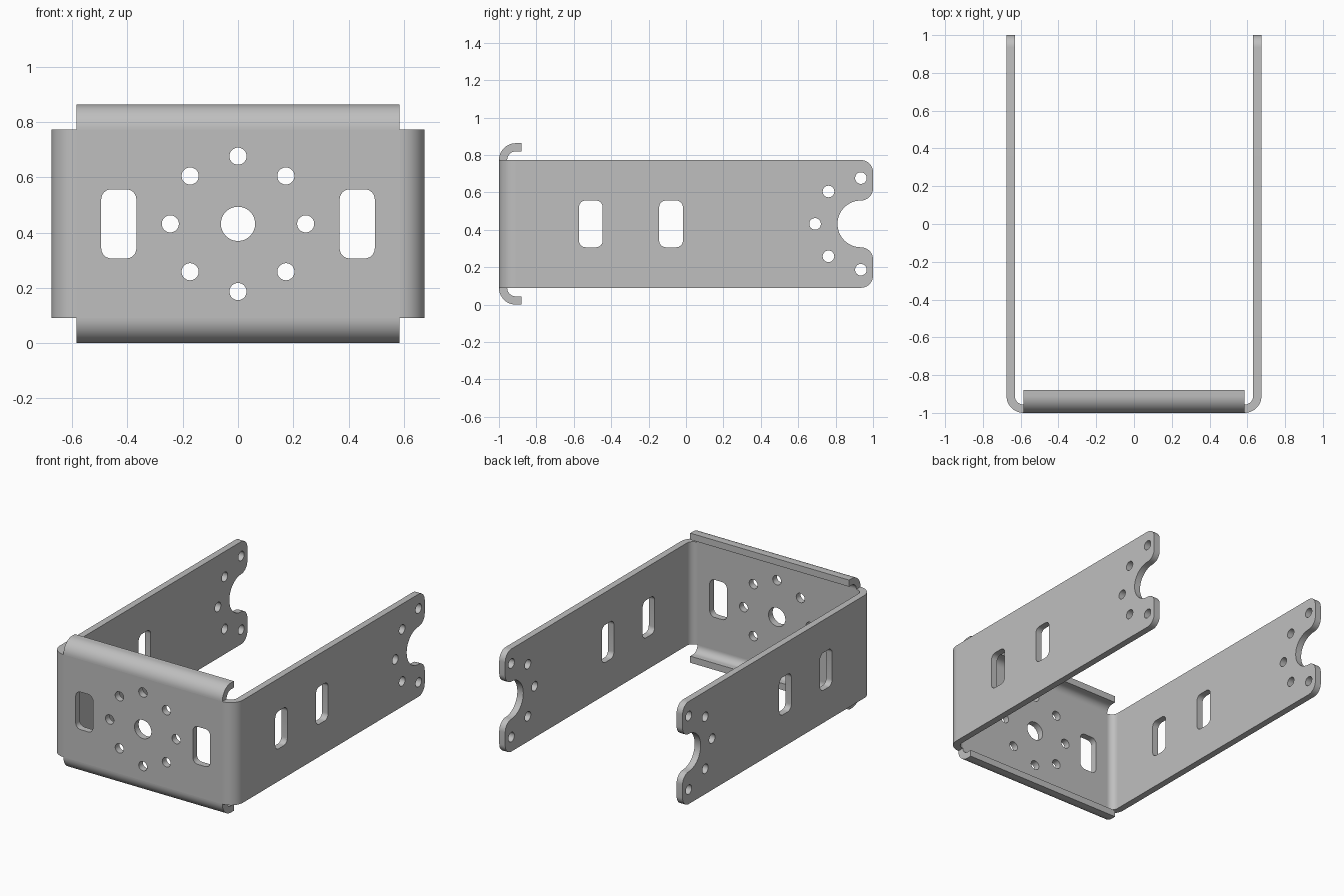
import bpy, bmesh
from math import sin, cos, pi, radians
from mathutils import Matrix

# Remove the default cube
cube = bpy.data.objects.get("Cube")
if cube:
    bpy.data.objects.remove(cube, do_unlink=True)

# Sheet dimensions
HALF_W = 0.675      # half of overall width
HALF_H = 0.4315     # half of overall height, also the centre height
T = 0.044           # sheet thickness
R = 0.09            # outer bend radius
FLAT_X = HALF_W - R
FLAT_Z = HALF_H - R
LIP_Y = -0.88       # rear edge of the top and bottom lips
RING = 0.245        # bolt circle radius
BOLT = 0.031
EYE_Y = 0.935       # centre of the arm end notch

# One flat colour
metal = bpy.data.materials.new("grey metal")
metal.use_nodes = True
GREY = (0.52, 0.52, 0.52, 1)
metal.diffuse_color = GREY
metal.node_tree.nodes["Principled BSDF"].inputs["Base Color"].default_value = GREY

# Drawing planes: local x, y, and extrusion axis mapped to world axes
PLANE_YZ = Matrix(((0, 0, 1), (1, 0, 0), (0, 1, 0))).to_4x4()
PLANE_XZ = Matrix(((1, 0, 0), (0, 0, -1), (0, 1, 0))).to_4x4()
PLANE_XY = Matrix.Identity(4)


def arc(cx, cy, r, start, end, steps=12):
    angles = [radians(start + (end - start) * i / steps) for i in range(steps + 1)]
    return [(cx + r * cos(a), cy + r * sin(a)) for a in angles]


def circle(cx, cy, r, n=32):
    return arc(cx, cy, r, 0, 360, n)[:-1]


def slot(cx, cy, w=0.127, h=0.25, r=0.036):
    dx, dy = w / 2 - r, h / 2 - r
    corners = ((dx, dy, 0), (-dx, dy, 90), (-dx, -dy, 180), (dx, -dy, 270))
    return [p for x, y, a in corners for p in arc(cx + x, cy + y, r, a, a + 90, 8)]


def sheet(name, loops, depth, plane, offset):
    """Extrude an outline with holes (first loop is the outline)."""
    curve = bpy.data.curves.new(name, 'CURVE')
    curve.dimensions = '2D'
    curve.fill_mode = 'BOTH'
    curve.extrude = depth / 2
    for loop in loops:
        spline = curve.splines.new('POLY')
        spline.points.add(len(loop) - 1)
        for point, (x, y) in zip(spline.points, loop):
            point.co = (x, y, 0, 1)
        spline.use_cyclic_u = True
    source = bpy.data.objects.new(name + " outline", curve)
    bpy.context.collection.objects.link(source)
    graph = bpy.context.evaluated_depsgraph_get()
    mesh = bpy.data.meshes.new_from_object(source.evaluated_get(graph))
    bpy.data.objects.remove(source, do_unlink=True)
    bpy.data.curves.remove(curve)

    bm = bmesh.new()
    bm.from_mesh(mesh)
    bmesh.ops.remove_doubles(bm, verts=bm.verts, dist=0.0001)
    bmesh.ops.transform(bm, matrix=Matrix.Translation(offset) @ plane, verts=bm.verts)
    bmesh.ops.recalc_face_normals(bm, faces=bm.faces)
    bm.to_mesh(mesh)
    bm.free()
    mesh.name = name
    mesh.materials.clear()
    mesh.materials.append(metal)
    obj = bpy.data.objects.new(name, mesh)
    bpy.context.collection.objects.link(obj)
    bpy.ops.object.select_all(action='DESELECT')
    obj.select_set(True)
    bpy.context.view_layer.objects.active = obj
    bpy.ops.object.shade_smooth_by_angle(angle=radians(35))
    return obj


# Front plate: centre hole, bolt circle and two slots
plate = [[(-FLAT_X, -FLAT_Z), (FLAT_X, -FLAT_Z), (FLAT_X, FLAT_Z), (-FLAT_X, FLAT_Z)],
         circle(0, 0, 0.062, 48), slot(-0.4315, 0), slot(0.4315, 0)]
plate += [circle(RING * cos(k * pi / 4), RING * sin(k * pi / 4), BOLT) for k in range(8)]
sheet("front_plate", plate, T, PLANE_XZ, (0, -1 + T / 2, HALF_H))

# Side arm: rounded forked end, half bolt circle and two slots
CR = 0.065          # fork corner radius
NOTCH = 0.125
fork = NOTCH + CR
outline = [(-1 + R, -FLAT_Z)]
outline += arc(1 - CR, -FLAT_Z + CR, CR, -90, 0)
outline += arc(1 - CR, -fork, CR, 0, 90)
outline += arc(EYE_Y, 0, NOTCH, 270, 90, 32)[1:-1]
outline += arc(1 - CR, fork, CR, -90, 0)
outline += arc(1 - CR, FLAT_Z - CR, CR, 0, 90)
outline += [(-1 + R, FLAT_Z)]
arm = [outline, slot(-0.509, 0), slot(-0.08, 0)]
arm += [circle(EYE_Y + RING * cos(k * pi / 4), RING * sin(k * pi / 4), BOLT)
        for k in range(2, 7)]

for side, s in (("left", 1), ("right", -1)):
    sheet(side + "_arm", arm, T, PLANE_YZ, (s * (HALF_W - T / 2), 0, HALF_H))
    # Vertical bend joining the plate to the arm
    bend = arc(0, 0, R, -90, 0, 16) + arc(0, 0, R - T, 0, -90, 16)
    bend = [(s * (FLAT_X + x), -1 + R + y) for x, y in bend]
    sheet(side + "_corner_bend", [bend], 2 * FLAT_Z, PLANE_XY, (0, 0, HALF_H))

# Top and bottom rolled lips
for side, s in (("top", 1), ("bottom", -1)):
    lip = arc(0, 0, R, 180, 90, 16) + [(LIP_Y + 1 - R, R), (LIP_Y + 1 - R, R - T)]
    lip += arc(0, 0, R - T, 90, 180, 16)
    lip = [(-1 + R + y, s * (FLAT_Z + z)) for y, z in lip]
    sheet(side + "_lip", [lip], 2 * FLAT_X, PLANE_YZ, (0, 0, HALF_H))
